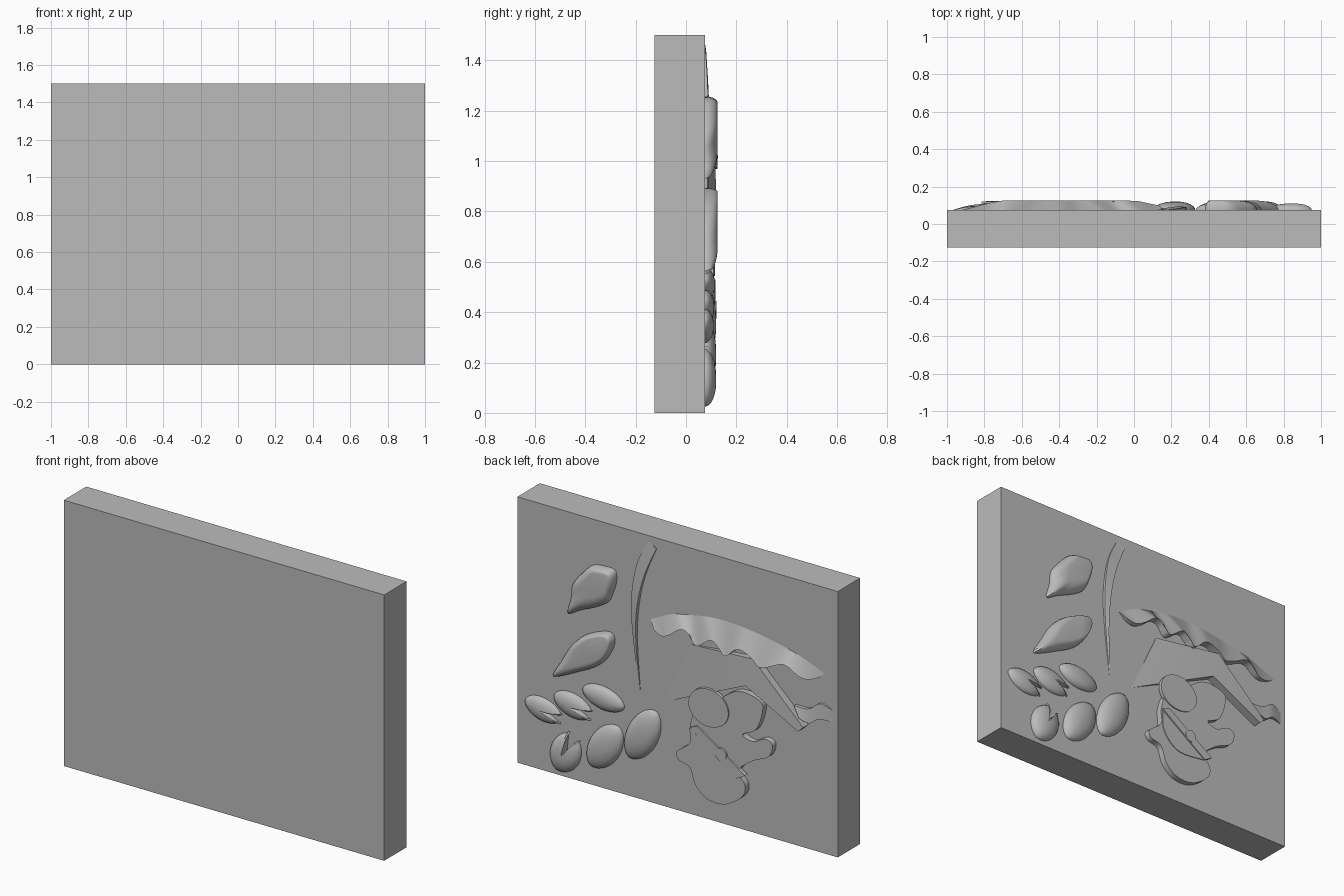
import bpy, bmesh
from math import sin, cos, pi
from mathutils import Vector

cube = bpy.data.objects.get("Cube")
if cube:
    bpy.data.objects.remove(cube, do_unlink=True)

BACK = 0.075      # rear plane of the slab, where the relief begins
SINK = -0.01      # how far relief parts reach into the slab

stone = bpy.data.materials.new("stone grey")
stone.use_nodes = True
colour = (0.5, 0.5, 0.5, 1)
stone.diffuse_color = colour
stone.node_tree.nodes["Principled BSDF"].inputs["Base Color"].default_value = colour


def finish(name, bm, angle=0.6):
    bmesh.ops.recalc_face_normals(bm, faces=bm.faces)
    mesh = bpy.data.meshes.new(name)
    bm.to_mesh(mesh)
    bm.free()
    mesh.materials.append(stone)
    obj = bpy.data.objects.new(name, mesh)
    bpy.context.collection.objects.link(obj)
    bpy.ops.object.select_all(action="DESELECT")
    obj.select_set(True)
    bpy.context.view_layer.objects.active = obj
    bpy.ops.object.shade_smooth_by_angle(angle=angle)
    return obj


def spline(points, count, closed=False):
    """Resample a smooth curve through the given points."""
    pts = [Vector(p) for p in points]
    n = len(pts)
    spans = n if closed else n - 1

    def at(i):
        return pts[i % n] if closed else pts[max(0, min(n - 1, i))]

    result = []
    for k in range(count):
        t = k * spans / (count if closed else count - 1)
        i = min(int(t), spans - 1)
        t -= i
        a, b, c, d = (at(i + j) for j in (-1, 0, 1, 2))
        result.append(b + (c - a) * t / 2 + (a - b * 2.5 + c * 2 - d / 2) * t**2
                      + (b * 3 - a - c * 3 + d) * t**3 / 2)
    return result


def ring(bm, outline, height):
    return [bm.verts.new((x, BACK + height, z)) for x, z in outline]


def bridge(bm, lower, upper):
    for i in range(len(lower)):
        j = (i + 1) % len(lower)
        bm.faces.new((lower[i], lower[j], upper[j], upper[i]))


def plate(name, outline, height, base=SINK):
    """Flat raised shape with upright walls."""
    bm = bmesh.new()
    low, top = ring(bm, outline, base), ring(bm, outline, height)
    bridge(bm, low, top)
    bm.faces.new(low)
    bm.faces.new(top)
    return finish(name, bm)


def puff(name, outline, centre, height, flat):
    """Rounded swelling that ends in a flat cap, scaled about the centre."""
    bm = bmesh.new()
    centre = Vector(centre)
    last = ring(bm, outline, SINK)
    bm.faces.new(last)
    steps = 8
    for k in range(steps + 1):
        a = pi / 2 * k / steps
        s = 1 - (1 - flat) * (1 - cos(a))
        new = ring(bm, [centre + (p - centre) * s for p in outline], height * sin(a))
        bridge(bm, last, new)
        last = new
    bm.faces.new(last)
    return finish(name, bm)


def strip(name, upper, lower):
    """Sloping band between two edges of (x, z, height) points, walled to the slab."""
    bm = bmesh.new()
    rows = []
    for line, raised in ((upper, False), (upper, True), (lower, True), (lower, False)):
        rows.append([bm.verts.new((x, BACK + (h if raised else SINK), z))
                     for x, z, h in line])
    for i in range(len(upper) - 1):
        for r in range(4):
            s = (r + 1) % 4
            bm.faces.new((rows[r][i], rows[r][i + 1], rows[s][i + 1], rows[s][i]))
    for end in (0, -1):
        bm.faces.new([row[end] for row in rows])
    return finish(name, bm)


def bean(name, tip, base, width, height, notch=0):
    """Pointed leaf between two ends; a notch splits the base into two lobes."""
    tip, base = Vector(tip), Vector(base)
    axis = base - tip
    side = Vector((-axis.y, axis.x)).normalized() * width / 2
    outline = []
    n = 32
    for k in range(n):
        a = 2 * pi * k / n
        p = tip + axis * (1 - cos(a)) / 2
        swell = abs(sin(a)) ** 1.15 * (1 if sin(a) > 0 else -1)
        outline.append(p + side * swell)
    if notch:
        outline[n // 2] = base - axis * notch
        for k in (n // 2 - 1, n // 2 + 1):
            outline[k] += side * (0.3 if k < n // 2 else -0.3)
    puff(name, outline, tip + axis * 0.45, height, 0.05)


# Slab
bm = bmesh.new()
bmesh.ops.create_cube(bm, size=1)
for v in bm.verts:
    v.co = (v.co.x * 2, v.co.y * 0.2 - 0.025, (v.co.z + 0.5) * 1.5)
finish("slab", bm)

# Two large drop-shaped leaves with flat tops; the first point is the sharp tip
upper_drop = [(.68, .93), (.66, 1.02), (.65, 1.1), (.6, 1.17), (.53, 1.24), (.46, 1.255),
              (.39, 1.25), (.38, 1.19), (.4, 1.12), (.43, 1.06), (.51, 1.01), (.6, .97)]
lower_drop = [(.77, .55), (.72, .65), (.66, .75), (.58, .83), (.48, .88), (.41, .89),
              (.39, .84), (.43, .75), (.5, .68), (.61, .62)]
puff("upper_drop_leaf", spline(upper_drop, 48, True), (.44, 1.2), .05, .55)
puff("lower_drop_leaf", spline(lower_drop, 40, True), (.42, .85), .05, .66)

# Two rows of small leaves
bean("row_leaf_outer", (.95, .37), (.72, .32), .13, .035, .4)
bean("row_leaf_middle", (.77, .445), (.53, .39), .135, .037, .35)
bean("row_leaf_inner", (.59, .53), (.33, .49), .13, .04)
bean("low_leaf_outer", (.75, .03), (.64, .25), .18, .045, .45)
bean("low_leaf_middle", (.54, .11), (.36, .37), .18, .045)
bean("low_leaf_inner", (.3, .22), (.13, .52), .18, .045)

# Thin curved stem
stem_outer = [(.18, 1.47, 0), (.25, 1.32, .01), (.28, 1.11, .015), (.27, .89, .01), (.235, .59, 0)]
stem_inner = [(.13, 1.44, .005), (.2, 1.27, .015), (.24, 1.09, .02), (.25, .89, .015), (.23, .59, 0)]
strip("stem", spline(stem_outer, 30), spline(stem_inner, 30))

# Hat crown: a folded panel rising from the slab to the ridge
strip("hat_panel",
      [(-.09, .96, .005), (-.5, 1, .04), (-.815, .7, .045)],
      [(.08, .59, 0), (-.455, .84, .047), (-.785, .67, .047)])

# Wavy brim: flush along its top edge, raised along its rippled edge
brim_top = [(.17, 1.03, 0), (.05, 1.09, 0), (-.07, 1.12, 0), (-.23, 1.145, 0),
            (-.42, 1.14, 0), (-.61, 1.11, 0), (-.76, 1.075, 0), (-.92, 1.015, 0)]
ripple = [(.13, .99), (.075, .975), (.02, 1), (-.05, 1.05), (-.1, 1.04), (-.15, .985),
          (-.24, 1.04), (-.29, 1.01), (-.33, .975), (-.41, 1.035), (-.49, 1.01),
          (-.54, .97), (-.6, .985), (-.7, 1.025), (-.79, .97), (-.86, .975), (-.92, 1.01)]
brim_low = [(x, z, min(.05, .025 + (.13 - x) * .2, (x + .92) * .25)) for x, z in ripple]
strip("hat_brim", spline(brim_top, 90), spline(brim_low, 90))

# Ribbon behind the hat
strip("ribbon",
      spline([(-.74, .795, .02), (-.83, .8, .02), (-.9, .845, .015), (-.97, .82, 0)], 24),
      spline([(-.78, .74, .035), (-.84, .725, .03), (-.9, .76, .02), (-.97, .75, 0)], 24))

# Face in profile with nose, chin and cheek
head = [(-.1, .51), (-.1, .42), (-.02, .35), (-.03, .305), (-.1, .28), (-.135, .19),
        (-.21, .13), (-.32, .13), (-.425, .2), (-.445, .27), (-.4, .34), (-.49, .42),
        (-.59, .47), (-.615, .54), (-.57, .565), (-.49, .53), (-.43, .555), (-.51, .6),
        (-.55, .7), (-.54, .77), (-.4, .79), (-.25, .69), (-.14, .62)]
plate("face", spline(head, 120, True), .034)


def disc(name, x, z, radius, stretch, height):
    angles = [2 * pi * k / 32 for k in range(32)]
    plate(name, [(x + radius * cos(a), z + radius * stretch * sin(a)) for a in angles],
          height, .02)


# Eye, mouth and tooth
disc("eye", -.22, .65, .125, .85, .04)
mouth = spline([(-.11, .5), (-.12, .38), (-.22, .29), (-.4, .3)], 20)
plate("lower_lip", mouth, .038, .02)
plate("mouth_bar", [(-.105, .51), (-.15, .53), (-.45, .33), (-.4, .3)], .043, .02)
disc("tooth", -.3, .41, .035, 1, .046)
